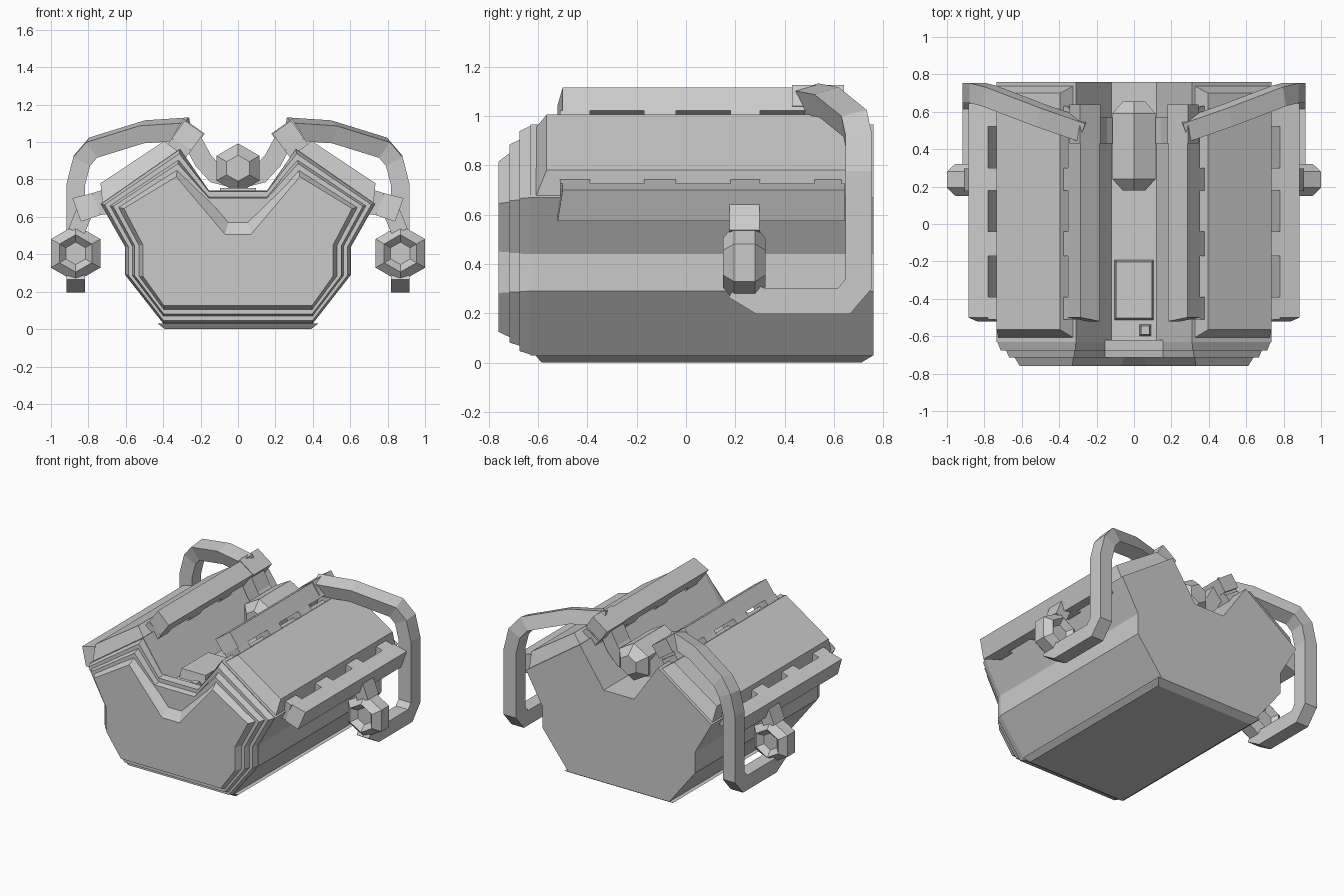
import bpy, bmesh, math
from mathutils import Vector

cube = bpy.data.objects.get("Cube")
if cube:
    bpy.data.objects.remove(cube)


def loft(name, sections, mirror=False):
    """Skin a list of equal-length point rings and cap both ends."""
    bm = bmesh.new()
    rings = [[bm.verts.new(p) for p in s] for s in sections]
    for a, b in zip(rings, rings[1:]):
        for i in range(len(a)):
            j = (i + 1) % len(a)
            bm.faces.new((a[i], a[j], b[j], b[i]))
    bm.faces.new(rings[0])
    bm.faces.new(rings[-1])
    bmesh.ops.recalc_face_normals(bm, faces=bm.faces)
    mesh = bpy.data.meshes.new(name)
    bm.to_mesh(mesh)
    bm.free()
    obj = bpy.data.objects.new(name, mesh)
    bpy.context.collection.objects.link(obj)
    if mirror:
        obj.modifiers.new("Mirror", 'MIRROR').use_mirror_merge = False
    return obj


def at_y(profile, y):
    return [(x, y, z) for x, z in profile]


def prism(name, profile, y0, y1, mirror=True):
    return loft(name, [at_y(profile, y0), at_y(profile, y1)], mirror)


def slab(name, x, y0, y1, z0, z1, inset, center=0):
    """Box whose top is inset from its base."""
    def ring(d, z):
        return [(center - x + d, y0 + d, z), (center + x - d, y0 + d, z),
                (center + x - d, y1 - d, z), (center - x + d, y1 - d, z)]
    return loft(name, [ring(0, z0), ring(inset, z1)])


def hexes(name, cx, cz, steps, mirror=False):
    """Hexagonal body along y from (radius, y) steps."""
    angles = [math.radians(30 + 60 * i) for i in range(6)]
    return loft(name, [[(cx + r * math.cos(a), y, cz + r * math.sin(a))
                        for a in angles] for r, y in steps], mirror)


def sweep(name, path, side, w, h):
    """Mitred rectangular tube along a path."""
    path = [Vector(p) for p in path]
    dirs = [(b - a).normalized() for a, b in zip(path, path[1:])]
    side = Vector(side)
    up = dirs[0].cross(side).normalized()
    ring = [path[0] + side * w * u + up * h * v
            for u, v in ((-1, -1), (1, -1), (1, 1), (-1, 1))]
    rings = [ring]
    for i, d in enumerate(dirs):
        n = d + dirs[i + 1] if i + 1 < len(dirs) else d
        ring = [p + d * ((path[i + 1] - p).dot(n) / d.dot(n)) for p in ring]
        rings.append(ring)
    return loft(name, rings, True)


# Block and stepped front plates
OUTER = [(.40, .03), (.604, .29), (.604, .44), (.735, .67), (.31, .965)]
INNER = [(.395, .125), (.508, .283), (.508, .45), (.61, .645), (.33, .815)]


def block_profile(t, valley):
    half = [(a[0] + (b[0] - a[0]) * t, a[1] + (b[1] - a[1]) * t)
            for a, b in zip(OUTER, INNER)] + [valley]
    return half + [(-x, z) for x, z in reversed(half)]


prism("engine_block", block_profile(0, (.12, .69)), -.63, .76, False)
for name, t0, v0, y0, t1, v1, y1 in (
        ("front_plate_outer", 0, (.155, .74), -.62, .18, (.155, .735), -.675),
        ("front_plate_middle", .36, (.155, .71), -.66, .54, (.155, .70), -.715),
        ("front_plate_inner", .7, (.045, .59), -.70, 1, (.07, .507), -.76)):
    loft(name, [at_y(block_profile(t0, v0), y0), at_y(block_profile(t1, v1), y1)])

# Sump plate under the block
loft("sump_plate", [
    [(sx * x, y0 if sy < 0 else y1, z) for sx, sy in ((-1, -1), (1, -1), (1, 1), (-1, 1))]
    for x, y0, y1, z in ((.39, -.585, .71, 0), (.43, -.61, .76, .03))])

# Tapered head covers
low_out, low_in, top_in, top_out = (.725, .67), (.32, .95), (.395, 1.005), (.735, .78)
loft("head_cover", [
    [(x, y, z) for (x, z), y in ((low_out, -.61), (low_in, -.61), (low_in, .74), (low_out, .74))],
    [(x, y, z) for (x, z), y in ((top_out, -.565), (top_in, -.565), (top_in, .70), (top_out, .70))],
], True)

# Upper and lower rails, each standing on four feet
UPPER_RAIL = [(.285, 1.115), (.185, 1.045), (.25, .955), (.352, 1.022)]
UPPER_FOOT = [(.352, 1.022), (.25, .955), (.285, .91), (.385, .98)]
LOWER_RAIL = [(.885, .70), (.84, .575), (.735, .61), (.78, .727)]
LOWER_FOOT = [(.78, .727), (.735, .61), (.66, .62), (.73, .742)]
FEET = ((-.51, -.39), (-.17, -.04), (.18, .30), (.52, .63))
for label, rail, foot, y1 in (("upper", UPPER_RAIL, UPPER_FOOT, .62),
                              ("lower", LOWER_RAIL, LOWER_FOOT, .645)):
    ys = (-.50, -.52, -.52, -.50)
    loft(label + "_rail", [[(x, y, z) for (x, z), y in zip(rail, ys)], at_y(rail, y1)], True)
    for i, (a, b) in enumerate(FEET):
        prism(f"{label}_rail_foot_{i + 1}", foot, a, b)

# Collar where the outer pipe meets the upper rail
prism("rail_collar", [(.29, 1.125), (.178, 1.045), (.235, .965), (.345, 1.04)], .43, .64)

# Outer pipes
sweep("outer_pipe", [(.868, .20, .31), (.868, .30, .25), (.868, .64, .25), (.868, .70, .32),
                     (.868, .70, .77), (.835, .70, .90), (.775, .685, .97),
                     (.50, .58, 1.055), (.27, .50, 1.07)], (1, 0, 0), .049, .053)

# Hexagonal side turbines with recessed ends
hexes("side_turbine", .868, .405, ((.06, .19), (.10, .15), (.153, .195), (.153, .28),
                                   (.10, .322), (.06, .285)), True)
sweep("turbine_neck", [(.865, .237, .52), (.82, .237, .63)], (0, 1, 0), .06, .045)

# Central hexagonal canister and its links to the rails
hexes("center_canister", 0, .86, ((.07, .18), (.133, .24), (.133, .59), (.07, .655)))
sweep("canister_link", [(.25, .5, 1.02), (.185, .5, .90), (.12, .5, .83), (.04, .5, .81)],
      (0, 1, 0), .07, .05)

# Valley cover and small cap
slab("valley_cover", .107, -.515, -.19, .68, .755, .012)
slab("valley_cap", .032, -.60, -.535, .68, .725, .01, .06)
